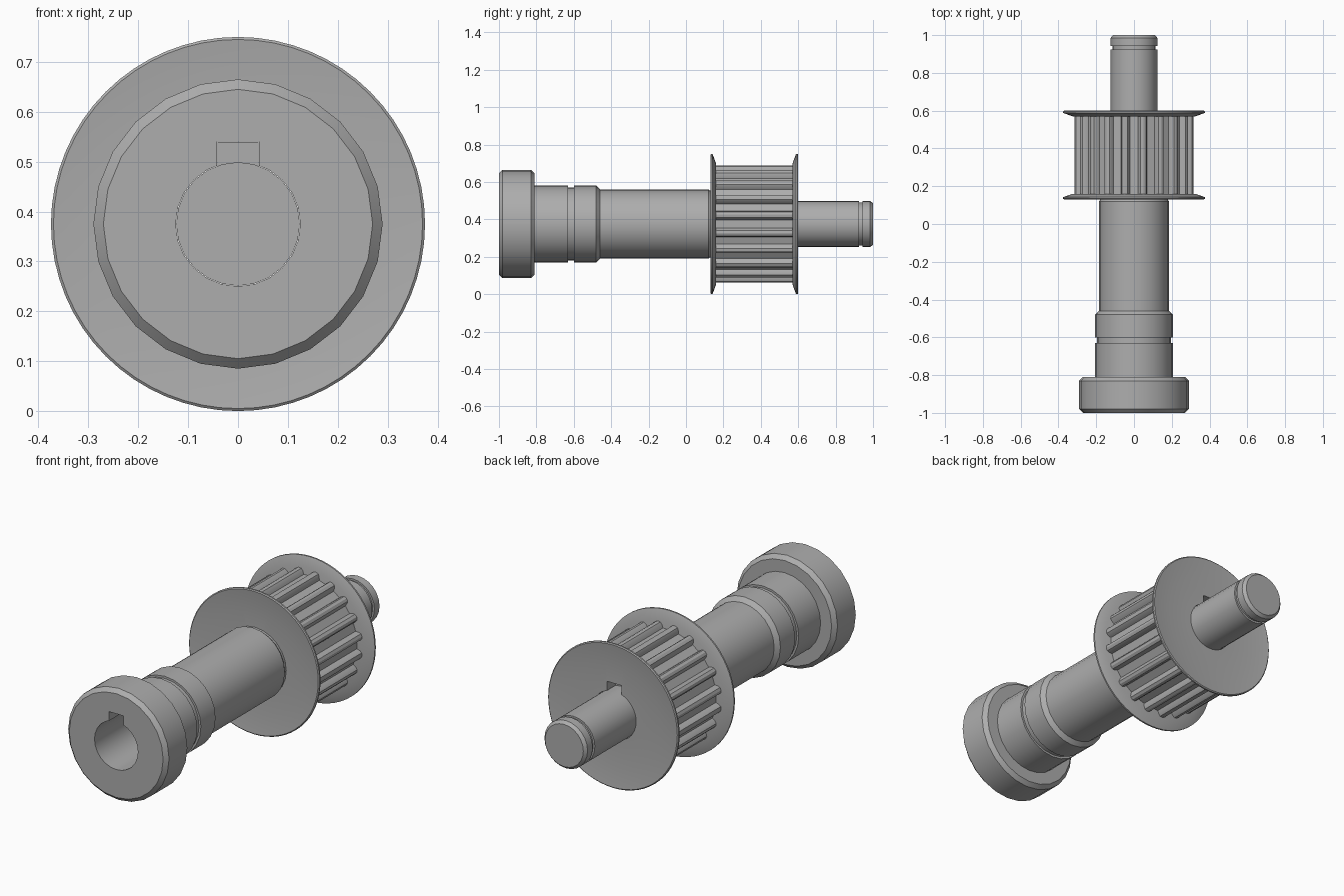
import bpy, bmesh, math
from mathutils import Vector

AXIS_Z = 0.375
BORE = 0.125

cube = bpy.data.objects.get("Cube")
if cube:
    bpy.data.objects.remove(cube, do_unlink=True)

steel = bpy.data.materials.new("plain_steel")
steel.use_nodes = True
GREY = (0.42, 0.42, 0.42, 1)
steel.diffuse_color = GREY
bsdf = next(n for n in steel.node_tree.nodes if n.type == 'BSDF_PRINCIPLED')
bsdf.inputs["Base Color"].default_value = GREY


def finish(name, bm):
    bmesh.ops.recalc_face_normals(bm, faces=bm.faces[:])
    mesh = bpy.data.meshes.new(name)
    bm.to_mesh(mesh)
    bm.free()
    mesh.materials.append(steel)
    ob = bpy.data.objects.new(name, mesh)
    bpy.context.collection.objects.link(ob)
    return ob


def polar(r, a, y):
    return Vector((r * math.sin(a), y, AXIS_Z + r * math.cos(a)))


def lathe(name, profile, segments):
    """Revolve a closed loop of (y, radius) points about the shaft axis."""
    bm = bmesh.new()
    rings = []
    for i in range(segments):
        a = math.tau * i / segments
        rings.append([bm.verts.new(polar(r, a, y)) for y, r in profile])
    n = len(profile)
    for i, ring in enumerate(rings):
        nxt = rings[(i + 1) % segments]
        for j in range(n):
            k = (j + 1) % n
            bm.faces.new((ring[j], ring[k], nxt[k], nxt[j]))
    bmesh.ops.remove_doubles(bm, verts=bm.verts[:], dist=1e-5)
    return finish(name, bm)


def box(name, lo, hi):
    bm = bmesh.new()
    bmesh.ops.create_cube(bm, size=1)
    lo, hi = Vector(lo), Vector(hi)
    for v in bm.verts:
        v.co = (lo + hi) / 2 + v.co * (hi - lo)
    return finish(name, bm)


def toothed_ring(name, y0, y1, teeth):
    """Hollow drum with narrow round-topped ribs and flat floors."""
    rib = [(-0.085, 0.285), (-0.068, 0.303), (-0.045, 0.314), (0, 0.318),
           (0.045, 0.314), (0.068, 0.303), (0.085, 0.285)]
    section = [(math.tau * (t + 0.5) / teeth + da, r)
               for t in range(teeth) for da, r in rib]
    bm = bmesh.new()
    rings = [[bm.verts.new(polar(r, a, y0)), bm.verts.new(polar(r, a, y1)),
              bm.verts.new(polar(BORE, a, y1)), bm.verts.new(polar(BORE, a, y0))]
             for a, r in section]
    for i, ring in enumerate(rings):
        nxt = rings[(i + 1) % len(rings)]
        for j in range(4):
            k = (j + 1) % 4
            bm.faces.new((ring[j], ring[k], nxt[k], nxt[j]))
    return finish(name, bm)


def flange(name, rim_y, inward):
    """Thin guide disc whose outer part flares away from the teeth."""
    profile = [(0.012, BORE), (0.012, 0.27), (0, 0.37), (0.004, 0.375),
               (0.012, 0.375), (0.03, 0.325), (0.03, BORE)]
    return lathe(name, [(rim_y + inward * d, r) for d, r in profile], 64)


# Hollow sleeve with head, collar, ring groove and long barrel
sleeve = lathe("flanged_sleeve", [
    (-1, BORE), (-1, 0.27), (-0.98, 0.29), (-0.83, 0.29), (-0.81, 0.27),
    (-0.81, 0.207), (-0.63, 0.207), (-0.63, 0.196), (-0.6, 0.196),
    (-0.6, 0.207), (-0.48, 0.207), (-0.46, 0.185), (0.12, 0.185),
    (0.13, 0.178), (0.15, 0.178), (0.15, BORE)], 24)

# Toothed pulley and its two guide flanges
pulley = toothed_ring("pulley_teeth", 0.15, 0.58, 20)
front_flange = flange("front_flange", 0.13, 1)
rear_flange = flange("rear_flange", 0.6, -1)

# Keyway slot cut through every bored part
cutter = box("keyway_cutter", (-0.042, -1.1, AXIS_Z + 0.08),
             (0.042, 0.7, AXIS_Z + 0.165))
cutter.hide_render = True
for ob in (sleeve, pulley, front_flange, rear_flange):
    mod = ob.modifiers.new("keyway", 'BOOLEAN')
    mod.operation = 'DIFFERENCE'
    mod.solver = 'EXACT'
    mod.object = cutter
    bpy.context.view_layer.objects.active = ob
    bpy.ops.object.modifier_apply(modifier=mod.name)
bpy.data.objects.remove(cutter, do_unlink=True)

# Drive shaft with retaining groove near its tip
shaft = lathe("drive_shaft", [
    (0.13, 0), (0.13, 0.124), (0.925, 0.124), (0.925, 0.114), (0.943, 0.114),
    (0.943, 0.124), (0.985, 0.124), (1, 0.11), (1, 0)], 24)

# Key inside the slot
key = box("shaft_key", (-0.041, 0.15, AXIS_Z + 0.07), (0.041, 0.52, AXIS_Z + 0.164))

for ob in bpy.context.view_layer.objects:
    ob.select_set(False)
for ob in (sleeve, pulley, front_flange, rear_flange, shaft):
    ob.select_set(True)
bpy.context.view_layer.objects.active = sleeve
bpy.ops.object.shade_smooth_by_angle(angle=math.radians(30))
